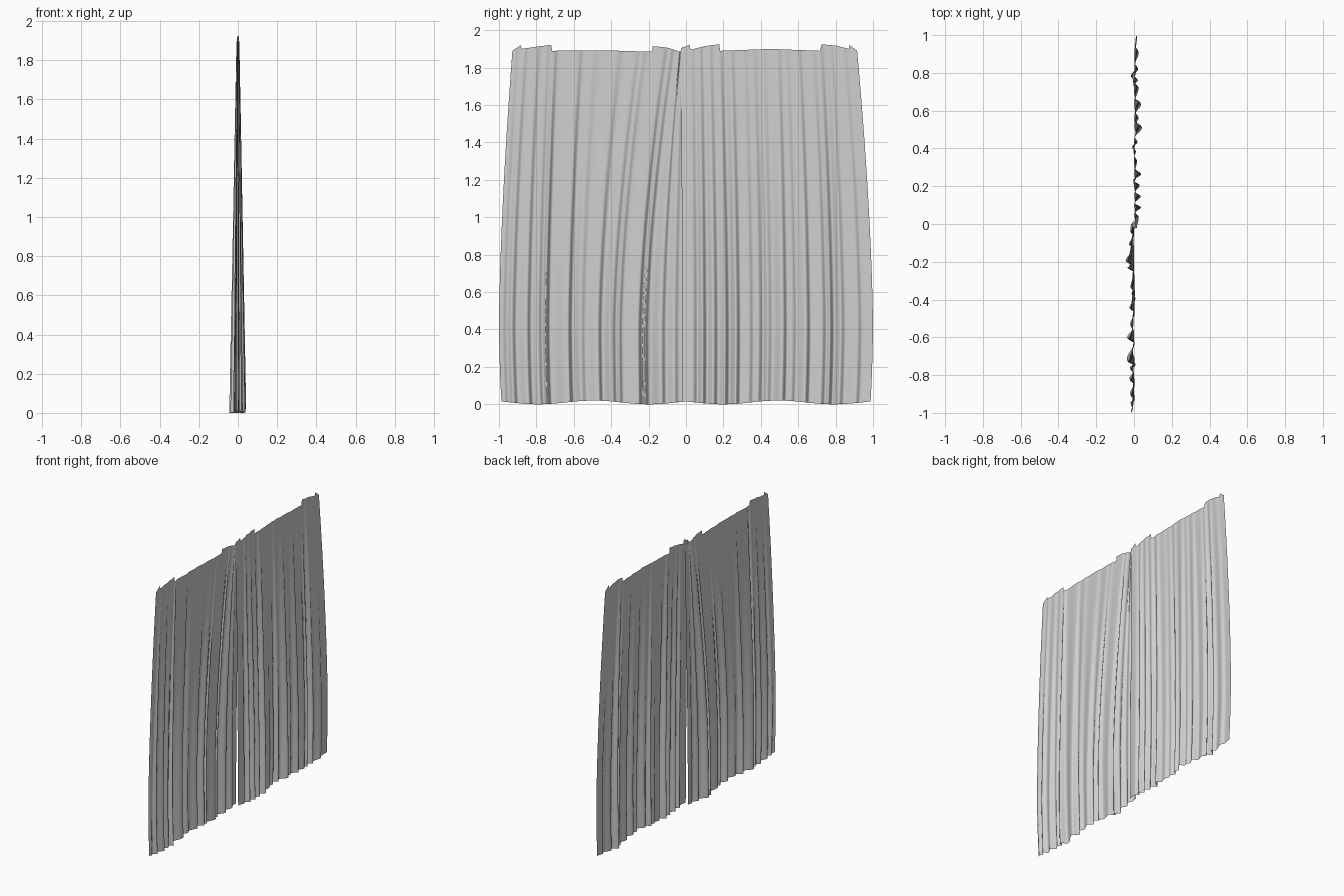
import bpy, bmesh, math

cube = bpy.data.objects.get("Cube")
if cube:
    bpy.data.objects.remove(cube)

# One plain grey cloth
cloth = bpy.data.materials.new("grey_cloth")
cloth.use_nodes = True
grey = (0.62, 0.62, 0.62, 1)
cloth.diffuse_color = grey
cloth.node_tree.nodes["Principled BSDF"].inputs["Base Color"].default_value = grey

COLUMNS, ROWS = 260, 36


def interpolate(points, at, smooth=False):
    """Value of a chain of (position, value) points, optionally eased."""
    if at <= points[0][0]:
        return points[0][1]
    for (start, a), (end, b) in zip(points, points[1:]):
        if at <= end:
            t = (at - start) / (end - start)
            if smooth:
                t = (1 - math.cos(math.pi * t)) / 2
            return a + (b - a) * t
    return points[-1][1]


def fold_profile(folds, edge, half=0.012):
    """Each fold is a slow rise that ends in a steep drop from crest to valley."""
    points = [(-1 if folds[0][0] < 0 else -0.02, edge)]
    for y, crest, valley in folds:
        points += [(y - half, crest), (y + half, valley)]
    points.append((0 if folds[0][0] < 0 else 1, edge))
    return points


def curtain(name, first, last, folds, edge, gather, header):
    profile = fold_profile(folds, edge)
    bm = bmesh.new()
    grid = []
    for r in range(ROWS + 1):
        t = r / ROWS
        row = []
        for c in range(COLUMNS + 1):
            u = first + (last - first) * c / COLUMNS
            # Folds lean and gather toward the rail
            lean = interpolate(gather, u, True)
            pull = max(0, (t - 0.2) / 0.8) ** 1.6
            y = u + lean * pull
            y *= 1 - 0.013 * max(0, 1 - t * 4) ** 2
            # Scalloped hem and stepped top hem
            low = 0.01 + 0.01 * math.cos(math.tau * (abs(u) - 0.5) / 0.6)
            high = interpolate(header, u + lean)
            # Folds flatten out toward the top
            x = interpolate(profile, u, True) * (1 - 0.83 * t)
            row.append(bm.verts.new((x, y, low + (high - low) * t)))
        grid.append(row)
    for below, above in zip(grid, grid[1:]):
        for c in range(COLUMNS):
            bm.faces.new((below[c], below[c + 1], above[c + 1], above[c]))
    mesh = bpy.data.meshes.new(name)
    bm.to_mesh(mesh)
    bm.free()
    mesh.materials.append(cloth)
    mesh.polygons.foreach_set("use_smooth", [True] * len(mesh.polygons))
    panel = bpy.data.objects.new(name, mesh)
    bpy.context.collection.objects.link(panel)


# Panel on the +y side: folds are (position, crest, valley)
curtain(
    "back_curtain_panel", -0.02, 1,
    [(0.05, 0.025, 0.008), (0.1, 0.037, 0.006), (0.16, 0.035, 0.008),
     (0.22, 0.03, -0.005), (0.28, 0.038, 0.008), (0.35, 0.016, 0.002),
     (0.4, 0.01, -0.01), (0.45, 0.018, 0.005), (0.53, 0.042, 0.014),
     (0.58, 0.024, 0.01), (0.655, 0.038, 0.008), (0.74, 0.024, 0.004),
     (0.78, 0.02, -0.016), (0.84, 0.022, 0.005), (0.93, 0.025, 0.01)],
    0.016,
    [(-0.02, -0.008), (0.24, -0.03), (0.5, -0.03), (0.78, -0.055), (1, -0.085)],
    [(-0.028, 1.9), (0.02, 1.925), (0.022, 1.895), (0.1, 1.915), (0.18, 1.925),
     (0.182, 1.89), (0.45, 1.9), (0.72, 1.89), (0.722, 1.925), (0.8, 1.918),
     (0.872, 1.9), (0.874, 1.922), (0.915, 1.89)],
)

# Panel on the -y side
curtain(
    "front_curtain_panel", -1, 0,
    [(-0.97, -0.008, -0.018), (-0.92, 0.003, -0.02), (-0.84, 0.004, -0.024),
     (-0.78, -0.005, -0.022), (-0.74, 0.008, -0.038), (-0.62, 0.002, -0.036),
     (-0.55, -0.008, -0.02), (-0.46, 0.004, -0.024), (-0.385, 0.008, -0.014),
     (-0.35, 0.002, -0.018), (-0.245, 0.0, -0.036), (-0.21, -0.012, -0.044),
     (-0.12, -0.004, -0.026), (-0.05, -0.004, -0.02)],
    -0.016,
    [(-1, 0.072), (-0.74, 0.045), (-0.6, 0.06), (-0.38, 0.13),
     (-0.22, 0.14), (0, 0.02)],
    [(-0.928, 1.89), (-0.882, 1.922), (-0.88, 1.9), (-0.8, 1.912), (-0.72, 1.922),
     (-0.718, 1.89), (-0.45, 1.893), (-0.18, 1.885), (-0.178, 1.915),
     (-0.1, 1.907), (-0.03, 1.885), (-0.02, 1.91), (0.02, 1.89)],
)
